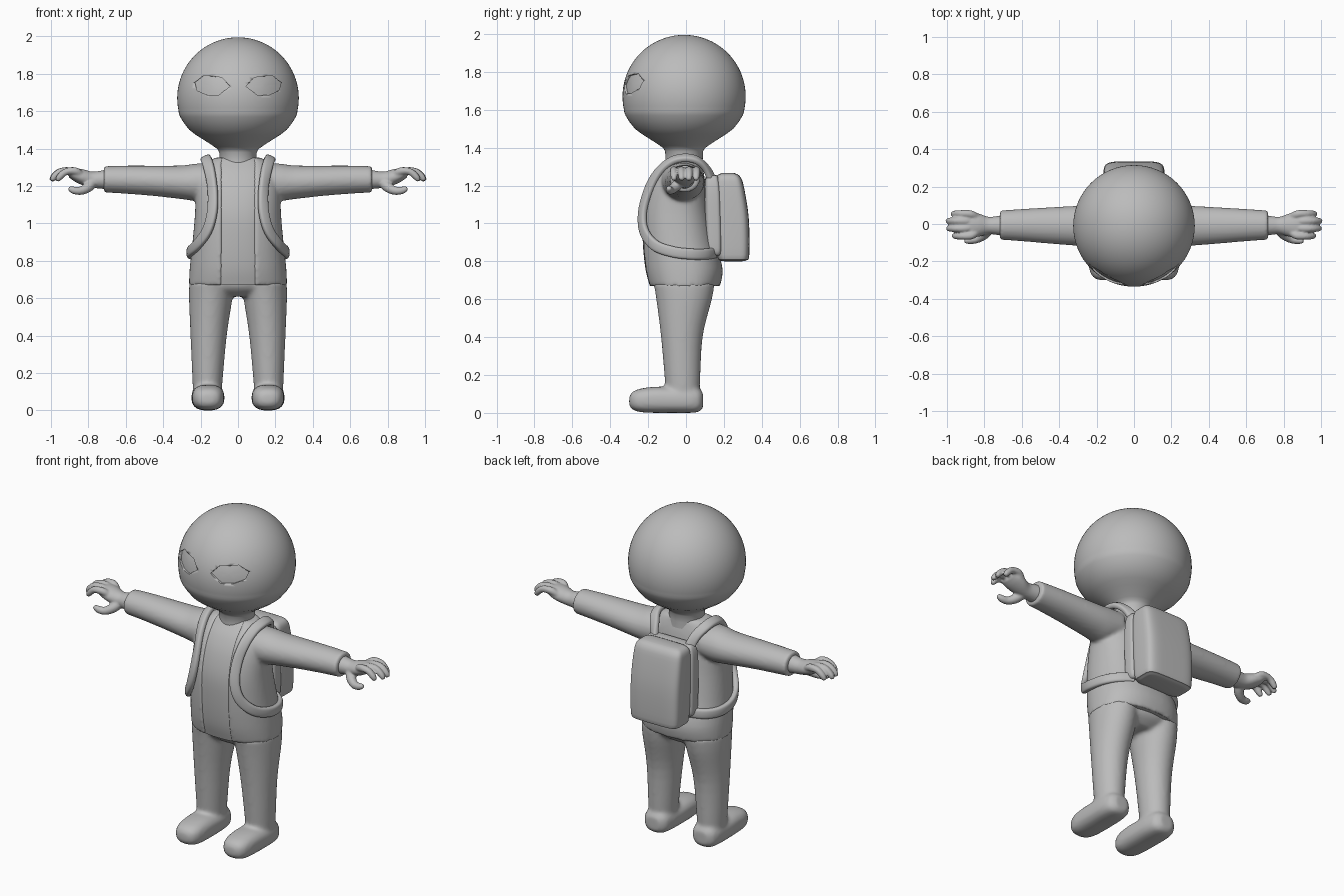
import bpy, bmesh, math
from mathutils import Vector

if "Cube" in bpy.data.objects:
    bpy.data.objects.remove(bpy.data.objects["Cube"])

grey = bpy.data.materials.new("plain_grey")
grey.diffuse_color = (0.5, 0.5, 0.5, 1)
grey.use_nodes = True
grey.node_tree.nodes["Principled BSDF"].inputs["Base Color"].default_value = grey.diffuse_color


def smooth_path(rows, steps):
    """Catmull-Rom through tuples of numbers."""
    out = []
    for i in range(len(rows) - 1):
        a, b, c, d = rows[max(i - 1, 0)], rows[i], rows[i + 1], rows[min(i + 2, len(rows) - 1)]
        for k in range(steps):
            t = k / steps
            out.append(tuple(0.5 * (2 * q + (r - p) * t + (2 * p - 5 * q + 4 * r - s) * t * t
                                    + (3 * q - p - 3 * r + s) * t ** 3)
                             for p, q, r, s in zip(a, b, c, d)))
    return out + [rows[-1]]


def skin(bm, loops):
    """Bridge equal closed loops of points and cap both ends."""
    rings = [[bm.verts.new(p) for p in loop] for loop in loops]
    n = len(rings[0])
    for r0, r1 in zip(rings, rings[1:]):
        for i in range(n):
            bm.faces.new((r0[i], r0[(i + 1) % n], r1[(i + 1) % n], r1[i]))
    bm.faces.new(rings[0])
    bm.faces.new(rings[-1])


def oval(t, ra, rb, p):
    c, s = math.cos(t), math.sin(t)
    return (ra * math.copysign(abs(c) ** (2 / p), c), rb * math.copysign(abs(s) ** (2 / p), s))


def loft(bm, rows, axis="z", n=40, p=2.0, steps=4, mx=1, gap=0, thick=0.03):
    """Rows are (position, centre a, centre b, radius a, radius b); gap opens the front."""
    loops = []
    for s, a, b, ra, rb in smooth_path(rows, steps):
        if gap:
            g = math.asin(min(0.95, (gap / ra) ** (p / 2)))
            ts = [-math.pi / 2 + g + (2 * math.pi - 2 * g) * i / n for i in range(n + 1)]
            sec = [oval(t, ra, rb, p) for t in ts]
            sec += [oval(t, ra - thick, rb - thick, p) for t in reversed(ts)]
        else:
            sec = [oval(2 * math.pi * i / n, ra, rb, p) for i in range(n)]
        pts = [(a + u, b + v) for u, v in sec]
        order = {"z": lambda u, v: (mx * u, v, s), "x": lambda u, v: (mx * s, u, v),
                 "y": lambda u, v: (mx * u, s, v)}[axis]
        loops.append([order(u, v) for u, v in pts])
    skin(bm, loops)


def tube(bm, rows, outward, n=12, wide=1.0, p=2.0, steps=5, mx=1):
    """Rows are (x, y, z, radius); wide stretches the section across the path."""
    path = smooth_path(rows, steps)
    loops = []
    for i, (x, y, z, r) in enumerate(path):
        tan = Vector(path[min(i + 1, len(path) - 1)][:3]) - Vector(path[max(i - 1, 0)][:3])
        side = tan.cross(outward(x, y, z)).normalized()
        up = side.cross(tan).normalized()
        loop = []
        for k in range(n):
            u, v = oval(2 * math.pi * k / n, r * wide, r, p)
            q = Vector((x, y, z)) + side * u + up * v
            loop.append((mx * q.x, q.y, q.z))
        loops.append(loop)
    skin(bm, loops)


def finish(name, bm, voxel=0, relax=0, angle=40):
    bmesh.ops.recalc_face_normals(bm, faces=bm.faces)
    me = bpy.data.meshes.new(name)
    bm.to_mesh(me)
    bm.free()
    me.materials.append(grey)
    ob = bpy.data.objects.new(name, me)
    bpy.context.collection.objects.link(ob)
    bpy.ops.object.select_all(action="DESELECT")
    ob.select_set(True)
    bpy.context.view_layer.objects.active = ob
    bpy.ops.object.shade_smooth_by_angle(angle=math.radians(angle))
    if voxel:  # blend overlapping volumes into one skin
        m = ob.modifiers.new("blend", "REMESH")
        m.mode, m.voxel_size, m.use_smooth_shade = "VOXEL", voxel, True
        m = ob.modifiers.new("relax", "SMOOTH")
        m.factor, m.iterations = 0.5, relax
    return ob


# Head: ball that narrows into the neck
bm = bmesh.new()
prof = [(1.67 + 0.325 * math.cos(math.radians(a)), 0.325 * math.sin(math.radians(a)))
        for a in [1] + list(range(6, 109, 6))]
prof += [(1.5, .26), (1.45, .188), (1.41, .127), (1.38, .1), (1.3, .1)]
loft(bm, [(z, 0, -.01, r, r) for z, r in prof], n=64, steps=2)
head = finish("head", bm)

# Eyes: shallow almond recesses
outline = [(.23, 1.754), (.182, 1.791), (.086, 1.78), (.043, 1.733),
           (.107, 1.684), (.166, 1.687), (.219, 1.711)]
bm = bmesh.new()
for mx in (1, -1):
    edge = []
    for (x0, z0), (x1, z1) in zip(outline, outline[1:] + outline[:1]):
        edge += [((x0 * (3 - k) + x1 * k) / 3, (z0 * (3 - k) + z1 * k) / 3) for k in range(3)]
    loops = []
    for f in (.05, .35, .7, 1):
        loop = []
        for x, z in edge:
            x, z = .137 + (x - .137) * f, 1.737 + (z - 1.737) * f
            y = -.01 - math.sqrt(.314 ** 2 - x * x - (z - 1.67) ** 2)
            loop.append((mx * x, y, z))
        loops.append(loop)
    loops.append([(mx * x, -.5, z) for x, z in edge])
    skin(bm, loops)
cutter = finish("eye_cutter", bm, angle=30)
cutter.hide_render = True
cutter.hide_set(True)
m = head.modifiers.new("eyes", "BOOLEAN")
m.operation, m.solver, m.object = "DIFFERENCE", "EXACT", cutter

# Shirt under the open jacket
torso = [(.67, 0, -.01, .262, .19), (.76, 0, -.015, .258, .208), (.9, 0, -.04, .243, .197),
         (1.05, 0, -.055, .23, .182), (1.18, 0, -.05, .225, .157), (1.27, 0, -.035, .21, .128),
         (1.325, 0, -.02, .17, .098), (1.352, 0, -.012, .118, .082)]
bm = bmesh.new()
loft(bm, [(z, a, b, ra - .012, rb - .009) for z, a, b, ra, rb in torso], p=2.3, n=64)
finish("shirt", bm)

# Jacket with sleeves
bm = bmesh.new()
loft(bm, torso, p=2.3, n=72, gap=.092)
for mx in (1, -1):
    loft(bm, [(.14, -.02, 1.225, .115, .095), (.22, -.015, 1.22, .112, .1), (.3, -.01, 1.22, .107, .09),
              (.45, -.008, 1.228, .097, .081), (.6, -.006, 1.234, .086, .075),
              (.717, -.006, 1.236, .078, .07)], axis="x", mx=mx)
finish("jacket", bm, voxel=.01, relax=5)

# Trousers and shoes
bm = bmesh.new()
loft(bm, [(.61, 0, -.01, .14, .1), (.65, 0, -.01, .23, .15), (.7, 0, -.01, .235, .165),
          (.76, 0, -.01, .2, .15)])
for mx in (1, -1):
    loft(bm, [(.06, .163, -.018, .074, .085), (.15, .163, -.018, .08, .092), (.4, .157, -.022, .097, .11),
              (.6, .146, -.01, .116, .147), (.69, .142, -.01, .118, .162)], mx=mx)
    loft(bm, [(-.3, .16, .062, .025, .02), (-.285, .16, .064, .058, .045), (-.24, .16, .066, .08, .062),
              (-.16, .16, .069, .087, .069), (-.07, .161, .068, .088, .068), (.01, .162, .068, .085, .068),
              (.065, .162, .067, .072, .063), (.09, .162, .066, .04, .04)],
         axis="y", p=2.6, mx=mx)
finish("trousers_and_shoes", bm, voxel=.011, relax=8)

# Hands: palm, four curled fingers and a thumb
up = lambda x, y, z: Vector((0, .05, 1)) if z > 1.22 else Vector((0, 1, .3))
for side, mx in (("left", 1), ("right", -1)):
    bm = bmesh.new()
    loft(bm, [(.69, -.008, 1.236, .058, .054), (.735, -.008, 1.234, .05, .048),
              (.78, -.008, 1.234, .047, .043), (.83, -.006, 1.247, .062, .043),
              (.875, -.004, 1.26, .066, .035), (.905, -.004, 1.268, .055, .02)],
         axis="x", n=24, mx=mx)
    for y, reach in ((-.062, .97), (-.023, 1.0), (.016, 1.003), (.053, .975)):
        k = reach - 1
        tube(bm, [(.84, y * .7, 1.258, .02), (.9 + k, y, 1.28, .021), (.95 + k, y * 1.05, 1.276, .019),
                  (.982 + k, y * 1.03, 1.25, .018), (.996 + k, y, 1.228, .012)],
             lambda x, y, z: Vector((0, 1, 0)), mx=mx)
    tube(bm, [(.775, -.02, 1.225, .03), (.8, -.055, 1.195, .028), (.84, -.08, 1.175, .023),
              (.88, -.088, 1.178, .02), (.905, -.09, 1.19, .012)],
         lambda x, y, z: Vector((0, .3, 1)), mx=mx)
    finish(side + "_hand", bm, voxel=.006, relax=4)

# Backpack: main bag and padded back panel
bm = bmesh.new()
loft(bm, [(.8, 0, .25, .12, .045), (.806, 0, .25, .145, .07), (.835, 0, .25, .16, .084),
          (1.03, 0, .243, .163, .088), (1.2, 0, .228, .158, .076), (1.25, 0, .223, .145, .06),
          (1.265, 0, .222, .115, .035)], p=5, n=64)
finish("backpack_bag", bm)
bm = bmesh.new()
loft(bm, [(.83, 0, .15, .14, .02), (.84, 0, .15, .16, .038), (.9, 0, .148, .168, .045),
          (1.15, 0, .142, .166, .045), (1.24, 0, .138, .15, .036), (1.255, 0, .138, .12, .02)],
     p=5, n=64)
finish("backpack_panel", bm)

# Shoulder straps: over the shoulder, down the chest and back under the arm
out = lambda x, y, z: Vector((x, y, max(0, z - 1.2) * 2.5))
route = [(.11, .15, 1.2), (.135, .11, 1.285), (.165, .055, 1.335), (.172, -.015, 1.346),
         (.163, -.085, 1.325), (.148, -.15, 1.265), (.135, -.2, 1.17), (.138, -.23, 1.06),
         (.166, -.222, .96), (.22, -.165, .885), (.256, -.07, .85), (.25, .03, .838),
         (.205, .105, .838), (.13, .15, .845)]
for side, mx in (("left", 1), ("right", -1)):
    bm = bmesh.new()
    tube(bm, [(x, y, z, .017) for x, y, z in route], out, n=20, wide=1.7, p=3, mx=mx)
    finish(side + "_strap", bm)
